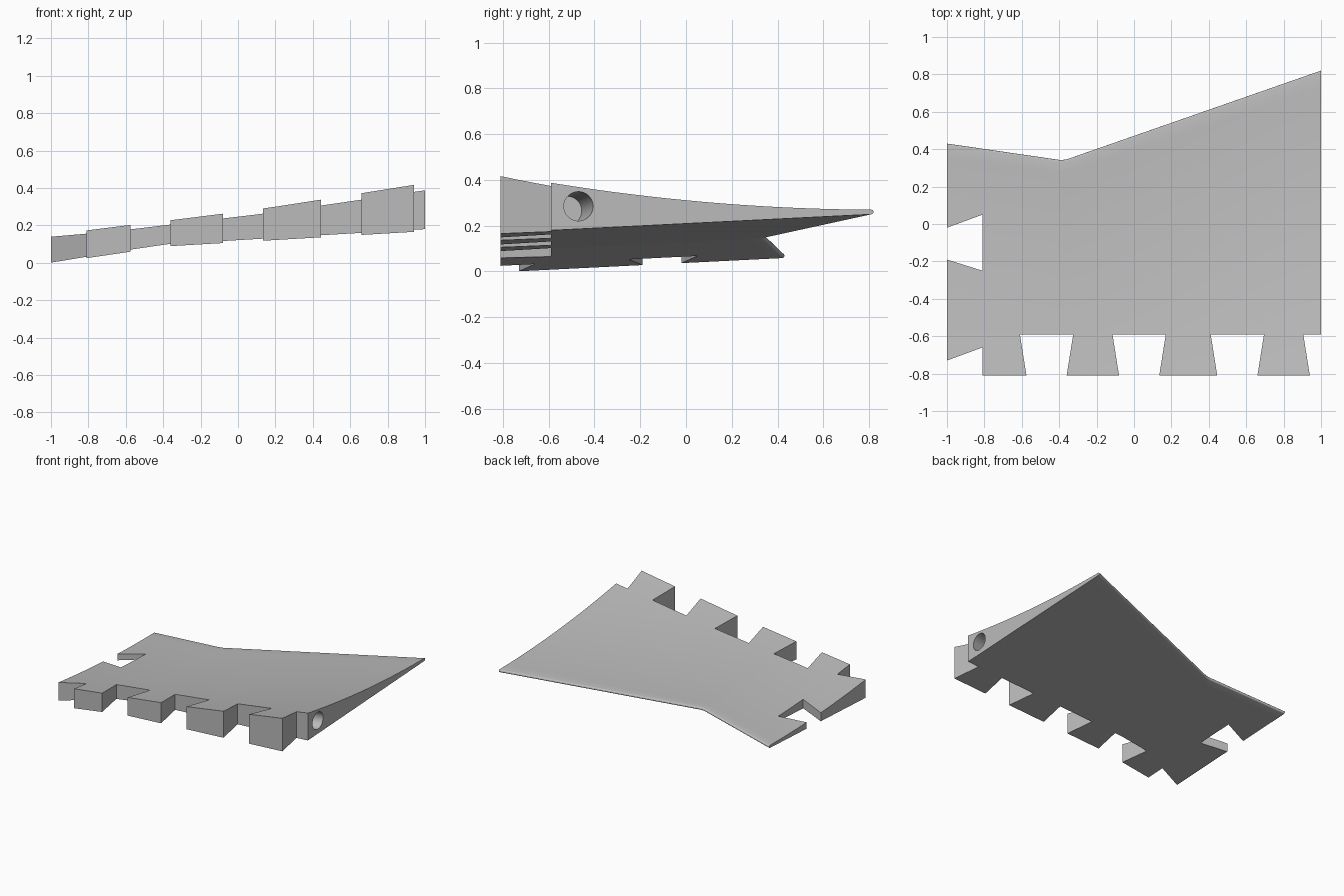
import bpy, bmesh, math
from mathutils import Vector

cube = bpy.data.objects.get("Cube")
if cube:
    bpy.data.objects.remove(cube, do_unlink=True)

# One plain grey
grey = bpy.data.materials.new("plain_grey")
grey.use_nodes = True
color = (0.5, 0.5, 0.5, 1)
grey.diffuse_color = color
grey.node_tree.nodes["Principled BSDF"].inputs["Base Color"].default_value = color

FRONT, FLOOR, KINK = -0.81, -0.59, -0.38
EDGE = 0.01  # radius of the rounded trailing edge


def interp(x, table):
    for (x0, v0), (x1, v1) in zip(table, table[1:]):
        if x <= x1:
            return v0 + (v1 - v0) * (x - x0) / (x1 - x0)
    return table[-1][1]


def trailing_y(x):
    return max(0.43 - 0.145 * (x + 1), 0.82 + 0.349 * (x - 1), 0.343)


def bottom_z(x, y):
    return interp(x, [(-1, -0.003), (KINK, 0.088), (1, 0.169)]) + 0.05 * (y - FRONT)


def front_thickness(x):
    return interp(x, [(-1, 0.152), (-0.57, 0.143), (KINK, 0.137),
                      (0.14, 0.172), (0.45, 0.202), (1, 0.257)])


def section(x, rows=20, arc=8):
    """Closed outline of the tapering slab at one station."""
    end = trailing_y(x) - EDGE
    low, high = [], []
    for i in range(rows + 1):
        s = 1 - i / rows
        y = FRONT + (end - FRONT) * (1 - s)
        z = bottom_z(x, y)
        t = 2 * EDGE + (front_thickness(x) - 2 * EDGE) * (0.38 * s + 0.62 * s * s)
        low.append((x, y, z))
        high.append((x, y, z + t))
    mid = bottom_z(x, end) + EDGE
    angles = [math.pi * (i / arc - 0.5) for i in range(1, arc)]
    nose = [(x, end + EDGE * math.cos(a), mid + EDGE * math.sin(a)) for a in angles]
    return low + nose + high[::-1]


def make_object(name, bm):
    bmesh.ops.recalc_face_normals(bm, faces=bm.faces)
    mesh = bpy.data.meshes.new(name)
    bm.to_mesh(mesh)
    bm.free()
    mesh.materials.append(grey)
    obj = bpy.data.objects.new(name, mesh)
    bpy.context.collection.objects.link(obj)
    return obj


def loft(name, rings):
    bm = bmesh.new()
    loops = [[bm.verts.new(p) for p in ring] for ring in rings]
    n = len(loops[0])
    for a, b in zip(loops, loops[1:]):
        for i in range(n):
            j = (i + 1) % n
            bm.faces.new((a[i], a[j], b[j], b[i]))
    bm.faces.new(loops[0])
    bm.faces.new(loops[-1])
    return make_object(name, bm)


def prism(name, outline):
    return loft(name, [[(x, y, z) for x, y in outline] for z in (-0.5, 1)])


# Tapering panel
stations = [-1 + 0.145 * i for i in range(5)] + [-0.40, KINK, -0.36]
stations += [-0.36 + 1.36 * i / 12 for i in range(1, 13)]
panel = loft("tapered_panel", [section(x) for x in stations])

# Dovetail slots along the front
cutters = []
for left, right in [(-0.61, -0.325), (-0.115, 0.17), (0.41, 0.695), (0.905, 1.3)]:
    cutters.append(prism("front_slot_cutter", [
        (left, FLOOR), (right, FLOOR), (right - 0.0525, -0.92), (left + 0.0525, -0.92)]))

# Dovetail slot and corner cut on the right end
cutters.append(prism("end_slot_cutter", [
    (-0.81, -0.25), (-0.81, 0.05), (-1.19, -0.09), (-1.19, -0.13)]))
cutters.append(prism("corner_cutter", [
    (-0.81, -0.66), (-1.19, -0.80), (-1.19, -0.95), (-0.81, -0.95)]))

# Slanted blind hole in the left end
mouth, axis, radius = Vector((1, -0.47, 0.285)), Vector((-0.3, -0.05, -0.02)), 0.064
rings = []
for f in (-0.3, 1):
    c = mouth + axis * f
    turns = [2 * math.pi * i / 40 for i in range(40)]
    rings.append([(c.x, c.y + radius * math.cos(a), c.z + radius * math.sin(a)) for a in turns])
cutters.append(loft("hole_cutter", rings))

# Cut the panel, then drop the cutters
bpy.ops.object.select_all(action='DESELECT')
panel.select_set(True)
bpy.context.view_layer.objects.active = panel
for cutter in cutters:
    cutter.hide_render = True
    mod = panel.modifiers.new("cut", 'BOOLEAN')
    mod.operation, mod.solver, mod.object = 'DIFFERENCE', 'EXACT', cutter
    bpy.ops.object.modifier_apply(modifier=mod.name)
    bpy.data.objects.remove(cutter, do_unlink=True)

bpy.ops.object.shade_smooth_by_angle(angle=math.radians(30))
